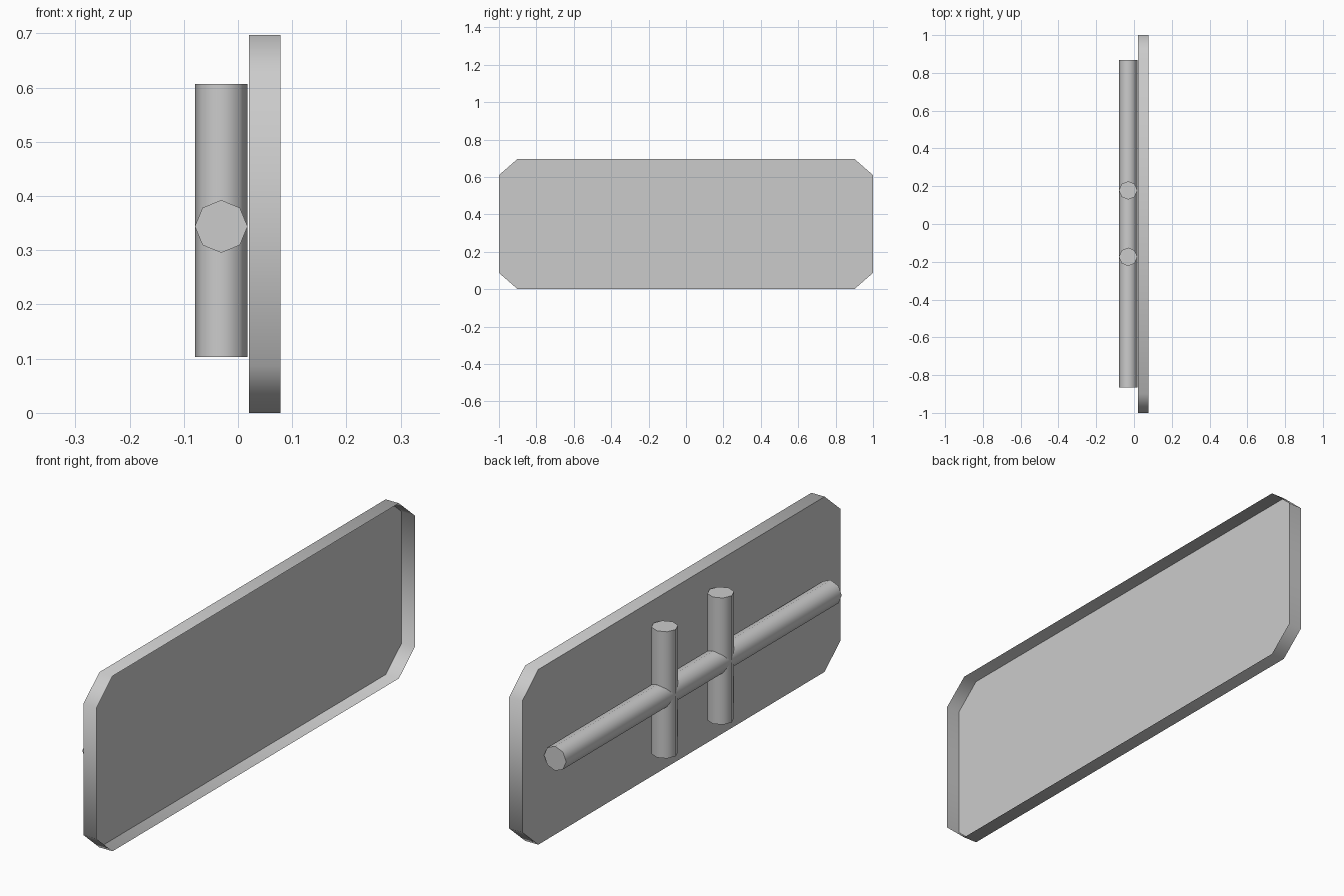
import bpy, bmesh, math

if "Cube" in bpy.data.objects:
    bpy.data.objects.remove(bpy.data.objects["Cube"])

X_BACK, X_OPEN, H = 0.02, 0.078, 0.697
CUT_Y, CUT_Z = 0.10, 0.087


def smooth_sides(obj):
    # smooth walls, crisp edges around flat caps
    bpy.ops.object.select_all(action='DESELECT')
    obj.select_set(True)
    bpy.context.view_layer.objects.active = obj
    bpy.ops.object.shade_smooth_by_angle(angle=math.radians(60))


def rod(name, loc, length, rot=(0, 0, 0)):
    bpy.ops.mesh.primitive_cylinder_add(vertices=8, radius=0.0487, depth=length,
                                        location=loc, rotation=rot)
    obj = bpy.context.object
    obj.name = name
    smooth_sides(obj)


# Sign panel: thin tray with chamfered corners, closed at -x, open at +x
outline = [(-1 + CUT_Y, 0), (1 - CUT_Y, 0), (1, CUT_Z), (1, H - CUT_Z),
           (1 - CUT_Y, H), (-1 + CUT_Y, H), (-1, H - CUT_Z), (-1, CUT_Z)]
bm = bmesh.new()
back = [bm.verts.new((X_BACK, y, z)) for y, z in outline]
front = [bm.verts.new((X_OPEN, y, z)) for y, z in outline]
bm.faces.new(back[::-1])
for i in range(8):
    j = (i + 1) % 8
    bm.faces.new((back[i], back[j], front[j], front[i]))
mesh = bpy.data.meshes.new("sign_panel")
bm.to_mesh(mesh)
bm.free()
panel = bpy.data.objects.new("sign_panel", mesh)
bpy.context.collection.objects.link(panel)
smooth_sides(panel)

# Support frame: one long horizontal rod crossed by two uprights
rod("horizontal_rod", (-0.031, 0.001, 0.344), 1.732, (math.pi / 2, 0, 0))
for side, label in ((-1, "near"), (1, "far")):
    rod("upright_rod_" + label, (-0.031, side * 0.176 + 0.002, 0.355), 0.504)
